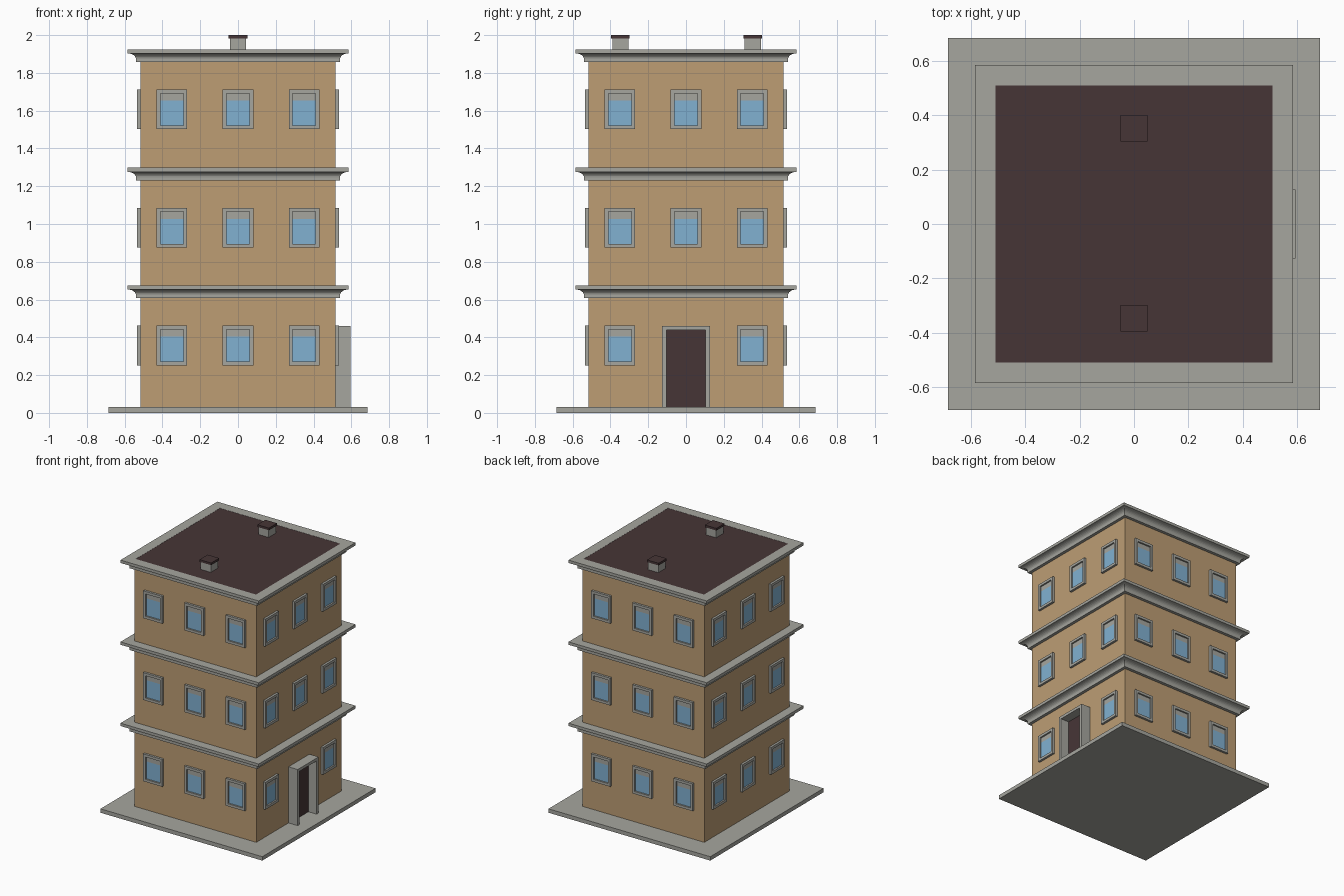
import bpy, bmesh, math
from mathutils import Matrix, Vector

if "Cube" in bpy.data.objects:
    bpy.data.objects.remove(bpy.data.objects["Cube"])


def mat(name, rgb):
    m = bpy.data.materials.new(name)
    m.diffuse_color = (*rgb, 1)
    m.use_nodes = True
    m.node_tree.nodes["Principled BSDF"].inputs["Base Color"].default_value = m.diffuse_color
    return m


TAN = mat("tan_wall", (0.51, 0.34, 0.175))
GREY = mat("grey_stone", (0.38, 0.38, 0.345))
DARK = mat("dark_brown", (0.062, 0.036, 0.037))
BLUE = mat("blue_glass", (0.22, 0.44, 0.64))


def finish(name, bm, *mats):
    bmesh.ops.recalc_face_normals(bm, faces=bm.faces)
    me = bpy.data.meshes.new(name)
    bm.to_mesh(me)
    bm.free()
    ob = bpy.data.objects.new(name, me)
    for m in mats:
        me.materials.append(m)
    bpy.context.collection.objects.link(ob)
    return ob


def add_box(bm, lo, hi, mtx=Matrix(), mi=0):
    lo, hi = Vector(lo), Vector(hi)
    m = mtx @ Matrix.Translation((lo + hi) / 2) @ Matrix.Diagonal((*(hi - lo), 1))
    vs = bmesh.ops.create_cube(bm, size=1, matrix=m)["verts"]
    for f in {f for v in vs for f in v.link_faces}:
        f.material_index = mi


def box(name, lo, hi, m):
    bm = bmesh.new()
    add_box(bm, lo, hi)
    return finish(name, bm, m)


def square_sweep(name, profile, m):
    """Sweep a closed (half width, z) profile round a square."""
    bm = bmesh.new()
    rings = [[bm.verts.new((sx * r, sy * r, z)) for sx, sy in
              ((-1, -1), (1, -1), (1, 1), (-1, 1))] for r, z in profile]
    for a, b in zip(rings, rings[1:] + rings[:1]):
        for i in range(4):
            j = (i + 1) % 4
            bm.faces.new((a[i], a[j], b[j], b[i]))
    return finish(name, bm, m)


# Base slab, wall block and flat roof
W = 0.517
box("base_slab", (-0.686, -0.686, 0), (0.686, 0.686, 0.03), GREY)
box("walls", (-W, -W, 0.03), (W, W, 1.9), TAN)
box("roof", (-0.511, -0.511, 1.9), (0.511, 0.511, 1.924), DARK)

# Cornice with a concave cove above each storey
for k, top in enumerate((0.675, 1.298, 1.925)):
    cove = [(0.583 - 0.043 * math.cos(t), top - 0.052 + 0.03 * math.sin(t))
            for t in (i * math.pi / 12 for i in range(7))]
    prof = [(0.51, top - 0.068), (0.54, top - 0.068)] + cove + \
           [(0.586, top - 0.022), (0.586, top), (0.51, top)]
    square_sweep(f"cornice_{k + 1}", prof, GREY)

# Windows: frame ring, glass and pale upper pane on each side
for s, side in enumerate(("front", "right", "back", "left")):
    rot = Matrix.Rotation(s * math.pi / 2, 4, "Z")
    bm = bmesh.new()
    for z in (0.252, 0.875, 1.502):
        for x in (-0.35, 0, 0.35):
            if side == "right" and x == 0 and z < 0.5:
                continue  # the door stands here
            a, b, t, h = 0.081, 0.061, 0.02, 0.21
            y0, y1 = -W - 0.017, -W + 0.01
            for sx in (-1, 1):
                e = sorted((x + sx * a, x + sx * b))
                add_box(bm, (e[0], y0, z), (e[1], y1, z + h), rot)
            add_box(bm, (x - b, y0, z), (x + b, y1, z + t), rot)
            add_box(bm, (x - b, y0, z + h - t), (x + b, y1, z + h), rot)
            split = z + 0.152
            add_box(bm, (x - b, -W - 0.005, z + t), (x + b, y1, split), rot, 1)
            add_box(bm, (x - b, -W - 0.005, split), (x + b, y1, z + h - t), rot)
    finish(f"windows_{side}", bm, GREY, BLUE)

# Door surround with a recessed door on the right side
bm = bmesh.new()
for lo, hi in ((-0.127, -0.103), (0.103, 0.127)):
    add_box(bm, (W - 0.01, lo, 0.03), (0.595, hi, 0.46))
add_box(bm, (W - 0.01, -0.103, 0.438), (0.595, 0.103, 0.46))
finish("door_surround", bm, GREY)
box("door", (W - 0.01, -0.103, 0.03), (W + 0.008, 0.103, 0.438), DARK)

# Chimneys with dark caps
for n, y in (("front", -0.347), ("back", 0.353)):
    box(f"chimney_{n}", (-0.043, y - 0.043, 1.92), (0.043, y + 0.043, 1.985), GREY)
    box(f"chimney_cap_{n}", (-0.049, y - 0.049, 1.983), (0.049, y + 0.049, 2.0), DARK)
